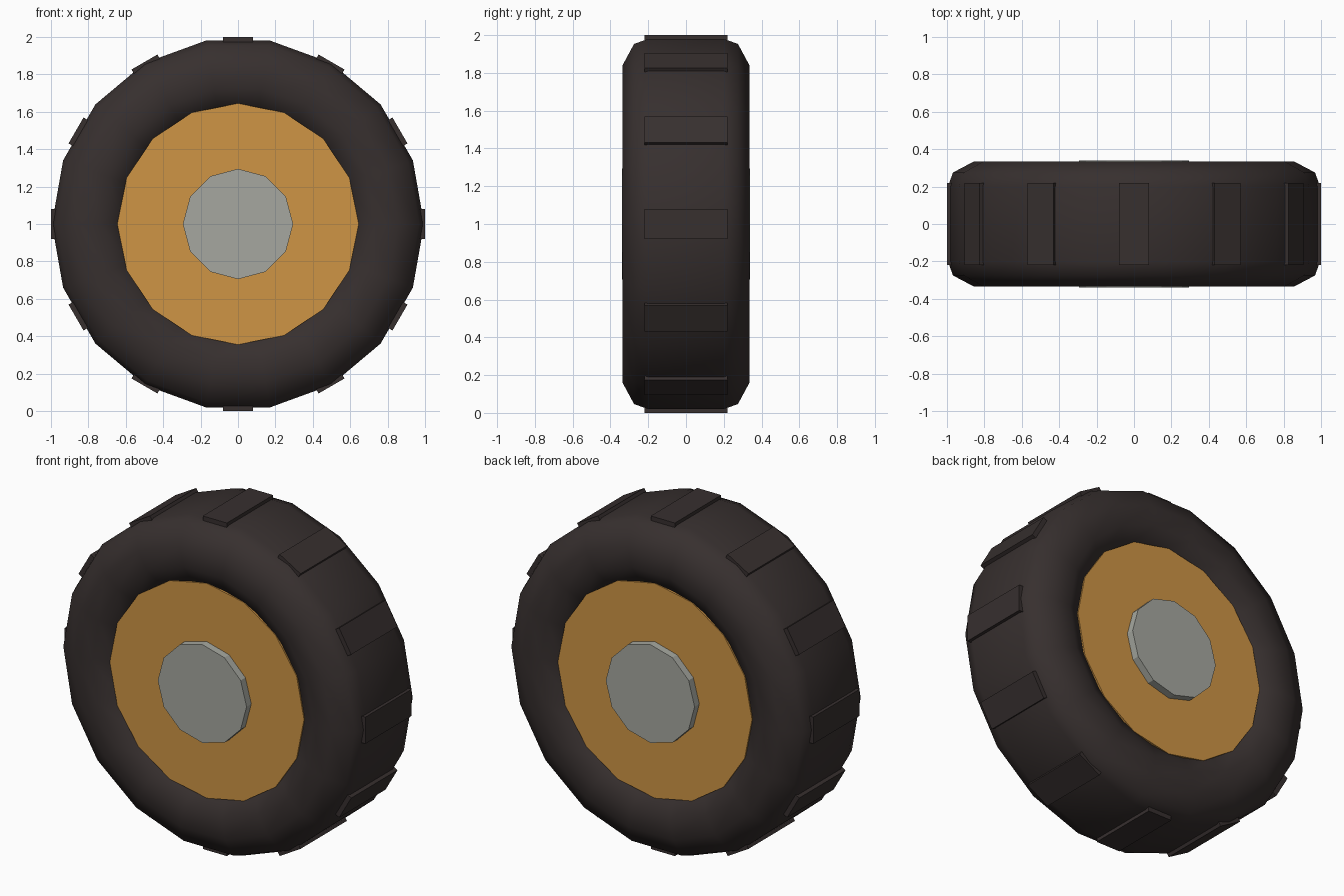
import bpy
import bmesh
from math import cos, sin, pi, radians
from mathutils import Matrix, Vector

cube = bpy.data.objects.get("Cube")
if cube:
    bpy.data.objects.remove(cube, do_unlink=True)

CENTRE = Vector((0, 0, 1))


def make_material(name, rgb):
    mat = bpy.data.materials.new(name)
    mat.use_nodes = True
    colour = (*rgb, 1)
    mat.diffuse_color = colour
    bsdf = next(n for n in mat.node_tree.nodes if n.type == 'BSDF_PRINCIPLED')
    bsdf.inputs["Base Color"].default_value = colour
    return mat


rubber = make_material("dark rubber", (0.038, 0.029, 0.028))
gold = make_material("golden rim", (0.62, 0.30, 0.06))
steel = make_material("grey metal", (0.38, 0.39, 0.35))


def finish(name, bm, mat, smooth=False):
    bmesh.ops.recalc_face_normals(bm, faces=bm.faces)
    mesh = bpy.data.meshes.new(name)
    bm.to_mesh(mesh)
    bm.free()
    mesh.materials.append(mat)
    for poly in mesh.polygons:
        poly.use_smooth = smooth
    obj = bpy.data.objects.new(name, mesh)
    obj.location = CENTRE
    bpy.context.collection.objects.link(obj)
    return obj


def ring(name, half_profile, segments, mat):
    """Revolve a closed (radius, y) section, mirrored in y, about the axle."""
    section = half_profile + [(r, -y) for r, y in reversed(half_profile)]
    bm = bmesh.new()
    loops = []
    for i in range(segments):
        a = 2 * pi * i / segments
        loops.append([bm.verts.new((r * cos(a), y, r * sin(a))) for r, y in section])
    n = len(section)
    for i in range(segments):
        here, after = loops[i], loops[(i + 1) % segments]
        for j in range(n):
            k = (j + 1) % n
            bm.faces.new((here[j], here[k], after[k], after[j]))
    return finish(name, bm, mat, smooth=True)


def disc(name, radius, half_width, segments, mat):
    """Faceted cylinder along the axle with a corner on +x."""
    bm = bmesh.new()
    bmesh.ops.create_cone(bm, cap_ends=True, segments=segments, radius1=radius,
                          radius2=radius, depth=2 * half_width,
                          matrix=Matrix.Rotation(radians(90), 4, 'X'))
    bmesh.ops.rotate(bm, verts=bm.verts, matrix=Matrix.Rotation(radians(90), 3, 'Y'))
    return finish(name, bm, mat)


# Tyre with rounded shoulders inside and out
ring("tyre", [(0.60, 0.20), (0.62, 0.275), (0.735, 0.335), (0.855, 0.335),
              (0.968, 0.275), (0.995, 0.20)], 18, rubber)

# Rim and hub run right through the wheel
disc("rim", 0.645, 0.295, 16, gold)
disc("hub", 0.295, 0.34, 12, steel)

# Twelve tread blocks around the tyre
bm = bmesh.new()
for i in range(12):
    place = (Matrix.Rotation(radians(30 * i), 4, 'Y')
             @ Matrix.Translation((0.97, 0, 0))
             @ Matrix.Diagonal((0.06, 0.44, 0.16, 1)))
    bmesh.ops.create_cube(bm, size=1, matrix=place)
finish("tread_blocks", bm, rubber)
